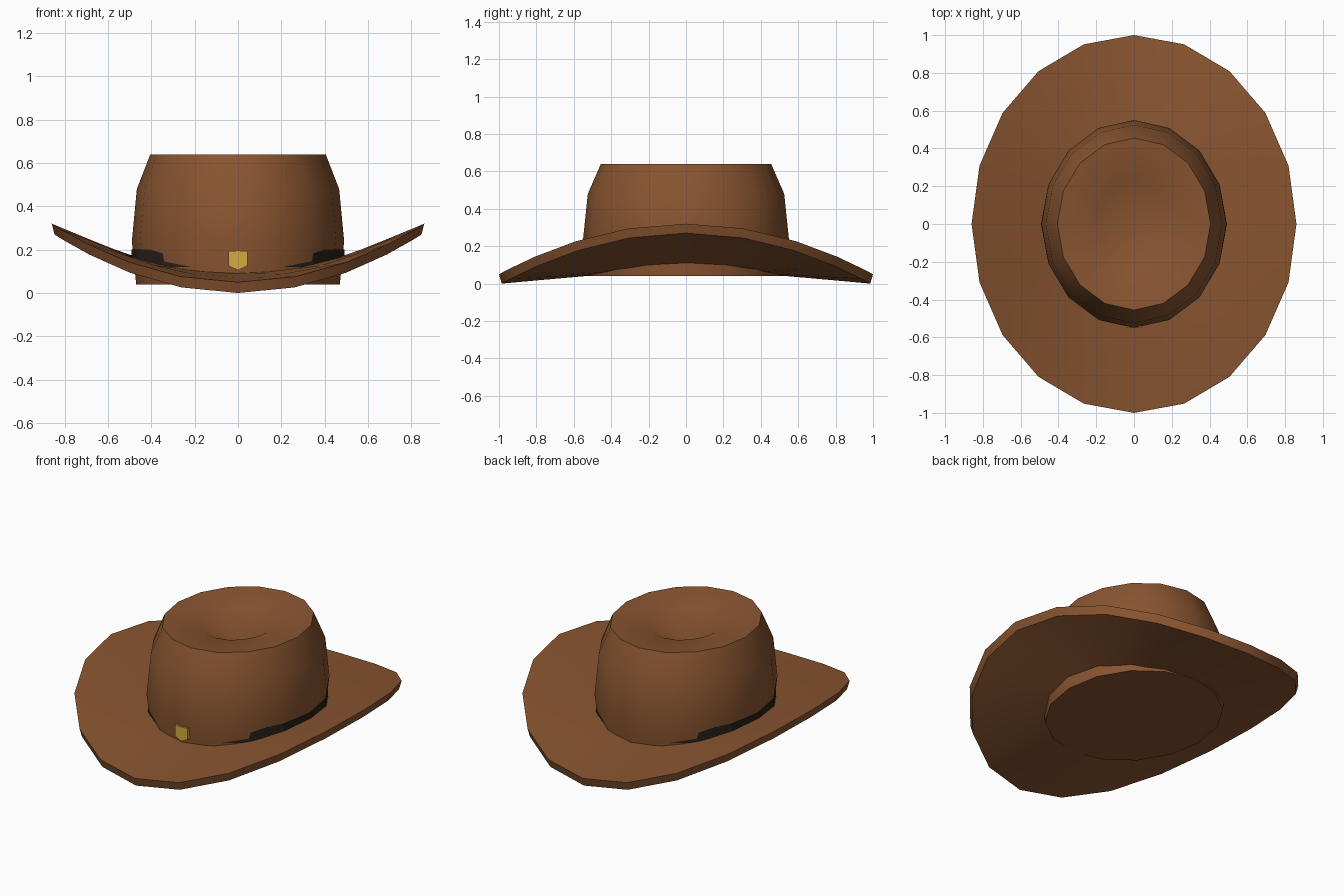
import bpy, bmesh, math

if "Cube" in bpy.data.objects:
    bpy.data.objects.remove(bpy.data.objects["Cube"])


def material(name, rgb):
    m = bpy.data.materials.new(name)
    m.diffuse_color = (*rgb, 1)
    m.use_nodes = True
    m.node_tree.nodes["Principled BSDF"].inputs["Base Color"].default_value = m.diffuse_color
    return m


felt = material("brown felt", (0.25, 0.09, 0.03))
dark = material("dark leather", (0.022, 0.015, 0.01))
gold = material("gold", (0.66, 0.40, 0.05))


def finish(bm, name, mat, smooth=None):
    bmesh.ops.recalc_face_normals(bm, faces=bm.faces)
    mesh = bpy.data.meshes.new(name)
    bm.to_mesh(mesh)
    bm.free()
    ob = bpy.data.objects.new(name, mesh)
    bpy.context.collection.objects.link(ob)
    mesh.materials.append(mat)
    if smooth:
        bpy.ops.object.select_all(action='DESELECT')
        ob.select_set(True)
        bpy.context.view_layer.objects.active = ob
        bpy.ops.object.shade_smooth_by_angle(angle=math.radians(smooth))
    return ob


def ring(bm, sides, rx, ry, height):
    """Oval ring; height is a function of cos^2 of the angle."""
    out = []
    for i in range(sides):
        a = 2 * math.pi * i / sides
        c, s = math.cos(a), math.sin(a)
        out.append(bm.verts.new((rx * c, ry * s, height(c * c))))
    return out


def bridge(bm, a, b):
    n = len(a)
    for i in range(n):
        j = (i + 1) % n
        bm.faces.new((a[i], a[j], b[j], b[i]))


# Brim: closed loop of rings, raised at the sides
bm = bmesh.new()
rings = []
steps = [(0, 0), (0.5, 0), (1, 0), (1, 1), (0.5, 1), (0, 1)]
for t, under in steps:
    k = 1 - 0.015 * t * under
    rings.append(ring(
        bm, 20, (0.46 + 0.40 * t) * k, (0.515 + 0.485 * t) * k,
        lambda c2, t=t, u=under: 0.092 - 0.042 * t + (0.062 + 0.208 * t) * c2 - 0.05 * u))
for a, b in zip(rings, rings[1:] + rings[:1]):
    bridge(bm, a, b)
finish(bm, "brim", felt, 35)

# Crown: tapered oval with a dented top and a closed bottom
bm = bmesh.new()
profile = [(0.47, 0.525, 0.04), (0.49, 0.55, 0.24), (0.467, 0.525, 0.48),
           (0.405, 0.455, 0.64), (0.20, 0.225, 0.615)]
rings = [ring(bm, 16, x, y, lambda c2, z=z: z) for x, y, z in profile]
for a, b in zip(rings, rings[1:]):
    bridge(bm, a, b)
bm.faces.new(rings[0])
centre = bm.verts.new((0, 0, 0.51))
for i in range(16):
    bm.faces.new((rings[-1][i], rings[-1][(i + 1) % 16], centre))
finish(bm, "crown", felt, 35)

# Hat band: only shows at the sides of the crown
bm = bmesh.new()
rings = [ring(bm, 16, x, y, lambda c2, z=z: z) for x, y, z in
         [(0.492, 0.53, 0.12), (0.492, 0.53, 0.20), (0.45, 0.49, 0.20), (0.45, 0.49, 0.12)]]
for a, b in zip(rings, rings[1:] + rings[:1]):
    bridge(bm, a, b)
finish(bm, "hat_band", dark)

# Badge: small shield on the front of the crown
bm = bmesh.new()
outline = [(-0.043, 0.193), (0.043, 0.193), (0.043, 0.125), (0, 0.105), (-0.043, 0.125)]
front = [bm.verts.new((x, -0.549, z)) for x, z in outline]
back = [bm.verts.new((x, -0.51, z)) for x, z in outline]
bridge(bm, front, back)
bm.faces.new(front)
bm.faces.new(back)
finish(bm, "badge", gold)
